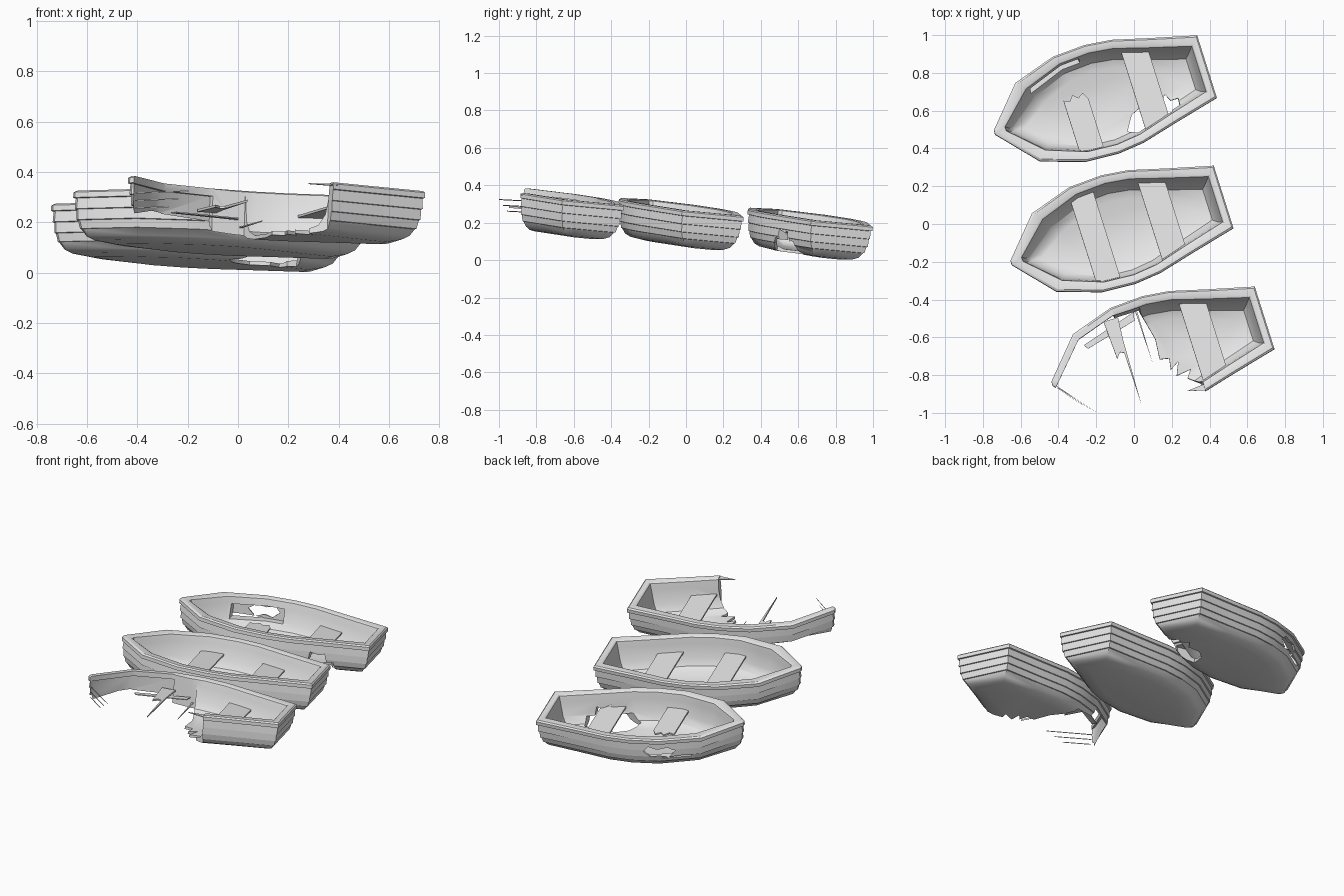
import bpy, bmesh, math
from mathutils import Matrix

if "Cube" in bpy.data.objects:
    bpy.data.objects.remove(bpy.data.objects["Cube"])

grey = bpy.data.materials.new("weathered_grey")
grey.use_nodes = True
grey.diffuse_color = (0.8, 0.8, 0.8, 1)
grey.node_tree.nodes["Principled BSDF"].inputs["Base Color"].default_value = (0.8, 0.8, 0.8, 1)

# Gunwale half-outline, stern to bow: (length, half width)
SIDE = [(0.496, 0.174), (0.25, 0.235), (0.055, 0.286), (-0.09, 0.302),
        (-0.27, 0.292), (-0.5, 0.218), (-0.684, 0.012)]
# Hull section: (inset, height), inner floor over the gunwale and down the lapped strakes
SECTION = [(0.125, -0.185), (0.085, -0.166), (0.063, -0.125), (0.051, -0.04), (0.045, -0.005),
           (0.038, 0), (0.008, 0), (0, -0.007), (0, -0.028), (0.008, -0.03),
           (0.006, -0.072), (0.011, -0.074), (0.012, -0.115), (0.017, -0.117),
           (0.024, -0.15), (0.029, -0.152), (0.045, -0.178), (0.07, -0.192), (0.12, -0.2)]
SEAT_TOP, SEAT_BOTTOM = -0.088, -0.098


def finish(name, bm, frame):
    bmesh.ops.recalc_face_normals(bm, faces=bm.faces)
    mesh = bpy.data.meshes.new(name)
    bm.to_mesh(mesh)
    bm.free()
    mesh.materials.append(grey)
    ob = bpy.data.objects.new(name, mesh)
    bpy.context.collection.objects.link(ob)
    ob.matrix_world = frame
    return ob


def activate(ob):
    bpy.ops.object.select_all(action='DESELECT')
    bpy.context.view_layer.objects.active = ob
    ob.select_set(True)


def ring(inset, z):
    """Outline of the boat, shrunk by an inset."""
    k = 1 - 2 * inset
    half = [(x * k, max(w - inset * 1.05, 0.012 * k)) for x, w in SIDE]
    return [(x, w, z) for x, w in half] + [(x, -w, z) for x, w in reversed(half)]


def hull(name, frame):
    bm = bmesh.new()
    loops = [[bm.verts.new(p) for p in ring(i, z)] for i, z in SECTION]
    n = len(loops[0])
    for a, b in zip(loops, loops[1:]):
        for j in range(n):
            bm.faces.new((a[j], a[(j + 1) % n], b[(j + 1) % n], b[j]))
    bm.faces.new(loops[0])
    bm.faces.new(loops[-1])
    return finish(name, bm, frame)


def prism(name, points, lo, hi, frame, upright=False):
    """Plan outline extruded in height, or side outline extruded across the boat."""
    bm = bmesh.new()
    place = (lambda a, b, h: (a, h, b)) if upright else (lambda a, b, h: (a, b, h))
    low = [bm.verts.new(place(a, b, lo)) for a, b in points]
    top = [bm.verts.new(place(a, b, hi)) for a, b in points]
    n = len(points)
    for j in range(n):
        bm.faces.new((low[j], low[(j + 1) % n], top[(j + 1) % n], top[j]))
    bm.faces.new(low)
    bm.faces.new(top)
    return finish(name, bm, frame)


def cut(ob, cutter):
    mod = ob.modifiers.new("damage", 'BOOLEAN')
    mod.operation, mod.solver, mod.object = 'DIFFERENCE', 'EXACT', cutter
    cutter.hide_render = True
    bpy.context.view_layer.update()
    activate(ob)
    bpy.ops.object.modifier_apply(modifier=mod.name)
    bpy.data.objects.remove(cutter)


def reach(x):
    """Half width of a seat that touches the lining at length x."""
    for (x1, w1), (x0, w0) in zip(SIDE, SIDE[1:]):
        if x0 <= x <= x1:
            return w0 + (w1 - w0) * (x - x0) / (x1 - x0) - 0.055


def seat(name, x0, x1, frame):
    pts = [(x0, -reach(x0)), (x1, -reach(x1)), (x1, reach(x1)), (x0, reach(x0))]
    return prism(name, pts, SEAT_BOTTOM, SEAT_TOP, frame)


def berth(x, y, z):
    return (Matrix.Translation((x, y, z)) @ Matrix.Rotation(math.radians(17.2), 4, 'Z')
            @ Matrix.Rotation(math.radians(3.64), 4, 'Y') @ Matrix.Rotation(math.radians(-5.15), 4, 'X'))


BOW_SEAT, STERN_SEAT = (-0.28, -0.15), (0.09, 0.23)
frames = {"holed": berth(-0.086, 0.688, 0.23), "sound": berth(0.002, -0.002, 0.282),
          "wrecked": berth(0.219, -0.642, 0.34)}
hulls = {}
for key, frame in frames.items():
    hulls[key] = hull(key + "_hull", frame)
    seat(key + "_stern_seat", *STERN_SEAT, frame)
seat("sound_bow_seat", *BOW_SEAT, frames["sound"])

# Holed boat: gaps in the floor and both sides, torn lining, snapped bow seat
f = frames["holed"]
cut(hulls["holed"], prism("floor_cutter", [
    (0, -0.19), (0.05, -0.11), (0.12, -0.08), (0.2, -0.1), (0.25, -0.06), (0.27, -0.1),
    (0.31, -0.1), (0.3, -0.2), (0.2, -0.22), (0.1, -0.24)], -0.3, -0.13, f))
cut(hulls["holed"], prism("right_side_cutter", [
    (0.1, -0.16), (0.13, -0.12), (0.16, -0.13), (0.17, -0.075), (0.22, -0.09),
    (0.25, -0.08), (0.26, -0.13), (0.29, -0.16)], -0.4, -0.13, f, True))
cut(hulls["holed"], prism("lining_cutter", [
    (-0.43, 0.1), (-0.43, 0.219), (-0.27, 0.268), (-0.14, 0.276), (-0.12, 0.1)], -0.13, -0.045, f))
cut(hulls["holed"], prism("left_side_cutter", [
    (-0.35, -0.08), (-0.31, -0.055), (-0.25, -0.065), (-0.2, -0.05), (-0.17, -0.085),
    (-0.21, -0.12), (-0.26, -0.11), (-0.31, -0.125)], 0.12, 0.4, f, True))
a, b = BOW_SEAT
prism("holed_bow_seat", [(a, -reach(a)), (b, -reach(b)), (b, 0.03), (-0.17, 0.07),
      (-0.2, 0.05), (-0.225, 0.075), (-0.25, 0.045), (a, 0.06)], SEAT_BOTTOM, SEAT_TOP, f)

# Wrecked boat: right side and bow floor torn away, bow lining gone
f = frames["wrecked"]
cut(hulls["wrecked"], prism("wreck_cutter", [
    (-0.8, -0.4), (0.085, -0.4), (0.08, -0.22), (0.02, -0.17), (0.05, -0.13), (-0.03, -0.14),
    (0, -0.07), (-0.05, -0.1), (-0.04, -0.04), (-0.09, -0.03), (-0.08, 0.08), (-0.1, 0.17),
    (-0.12, 0.25), (-0.27, 0.249), (-0.48, 0.182), (-0.65, -0.003), (-0.675, -0.03),
    (-0.8, -0.05)], -0.4, 0.2, f))
cut(hulls["wrecked"], prism("bow_lining_cutter", [
    (-0.7, -0.1), (-0.22, 0.1), (-0.26, 0.271), (-0.49, 0.197), (-0.658, 0.005)], -0.4, -0.03, f))
prism("wrecked_bow_seat", [(-0.32, 0.24), (-0.31, 0.03), (-0.285, 0.06), (-0.265, 0.05),
      (-0.26, -0.23), (-0.25, 0.12), (-0.24, 0.24)], SEAT_BOTTOM, SEAT_TOP, f)

# Loose splinters
SPLINTERS = [("floor_splinter", [(-0.455, 0.155), (-0.44, 0.13), (-0.16, 0.2), (-0.15, 0.245)], -0.12),
             ("left_splinter", [(-0.14, 0.25), (-0.134, -0.036), (-0.13, 0.25)], -0.15),
             ("gunwale_splinter", [(-0.015, -0.25), (0.1, -0.28), (0.1, -0.24)], -0.012)]
for i, z in enumerate((-0.07, -0.1, -0.13)):
    SPLINTERS.append((f"bow_splinter_{i + 1}",
                      [(-0.66, -0.015), (-0.65, -0.03), (-0.5 - 0.03 * i, -0.214 + 0.035 * i)], z))
for name, pts, z in SPLINTERS:
    prism(name, pts, z, z + 0.005, f)

for ob in hulls.values():
    activate(ob)
    bpy.ops.object.shade_smooth_by_angle(angle=math.radians(35))
